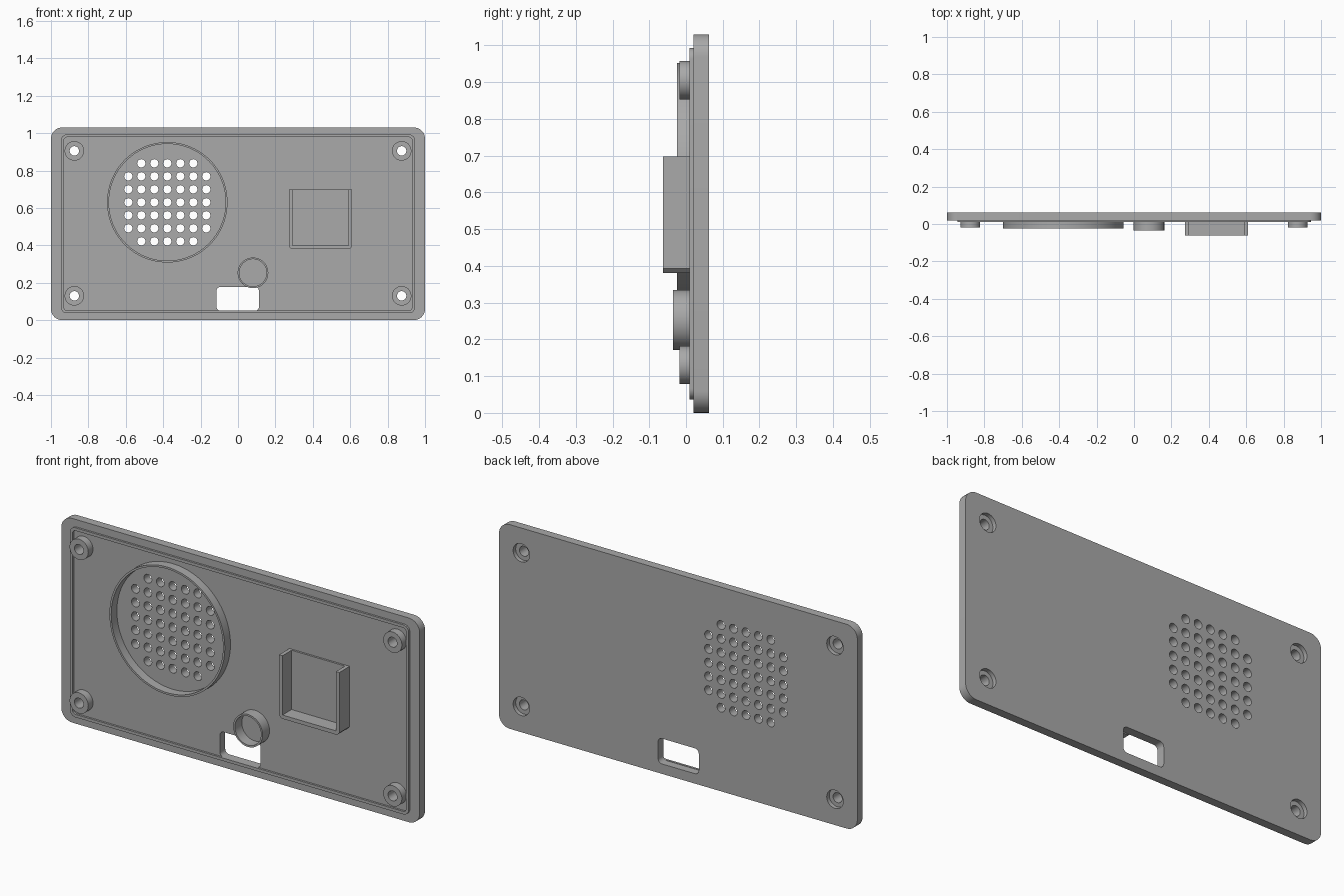
import bpy, bmesh
from math import sin, cos, pi
from mathutils import Matrix

cube = bpy.data.objects.get("Cube")
if cube:
    bpy.data.objects.remove(cube, do_unlink=True)

grey = bpy.data.materials.new("plain grey")
grey.use_nodes = True
GREY = (0.4, 0.4, 0.4, 1)
grey.diffuse_color = GREY
grey.node_tree.nodes["Principled BSDF"].inputs["Base Color"].default_value = GREY


def circle(x, z, r, n=48):
    return [(x + r * cos(2 * pi * i / n), z + r * sin(2 * pi * i / n)) for i in range(n)]


def rounded(x0, x1, z0, z1, r, n=8):
    corners = [(x1 - r, z1 - r), (x0 + r, z1 - r), (x0 + r, z0 + r), (x1 - r, z0 + r)]
    return [(cx + r * cos(pi / 2 * (q + i / n)), cz + r * sin(pi / 2 * (q + i / n)))
            for q, (cx, cz) in enumerate(corners) for i in range(n + 1)]


def slab(name, outlines, y0, y1):
    """Fill the outlines (inner ones become holes) and extrude from y0 to y1."""
    curve = bpy.data.curves.new(name, 'CURVE')
    curve.dimensions = '2D'
    curve.fill_mode = 'BOTH'
    curve.extrude = (y1 - y0) / 2
    for pts in outlines:
        spline = curve.splines.new('POLY')
        spline.points.add(len(pts) - 1)
        for p, (x, z) in zip(spline.points, pts):
            p.co = (x, z, 0, 1)
        spline.use_cyclic_u = True
    temp = bpy.data.objects.new(name + " outline", curve)
    bpy.context.collection.objects.link(temp)
    mesh = bpy.data.meshes.new_from_object(temp.evaluated_get(bpy.context.evaluated_depsgraph_get()))
    bpy.data.objects.remove(temp, do_unlink=True)
    bpy.data.curves.remove(curve)

    mesh.transform(Matrix.Translation((0, (y0 + y1) / 2, 0)) @ Matrix.Rotation(pi / 2, 4, 'X'))
    bm = bmesh.new()
    bm.from_mesh(mesh)
    bmesh.ops.remove_doubles(bm, verts=bm.verts, dist=0.0001)
    bmesh.ops.recalc_face_normals(bm, faces=bm.faces)
    bm.to_mesh(mesh)
    bm.free()
    mesh.name = name
    mesh.materials.clear()
    mesh.materials.append(grey)
    obj = bpy.data.objects.new(name, mesh)
    bpy.context.collection.objects.link(obj)
    bpy.ops.object.select_all(action='DESELECT')
    obj.select_set(True)
    bpy.context.view_layer.objects.active = obj
    bpy.ops.object.shade_smooth_by_angle(angle=pi / 6)
    return obj


FRONT, BACK = 0.02, 0.0625      # plate faces
SX, SZ = -0.378, 0.63           # speaker centre
screws = [(x, z) for x in (-0.875, 0.875) for z in (0.13, 0.905)]

# Plate with screw recesses, speaker grille and connector window
grille = [circle(SX + 0.0695 * i, SZ + 0.0695 * j, 0.022, 20)
          for i in range(-3, 4) for j in range(-3, 4)
          if not (abs(i) == 3 and abs(j) == 3)]
window = rounded(-0.115, 0.112, 0.05, 0.178, 0.022)
slab("face_plate", [rounded(-1, 1, 0, 1.03, 0.06), window]
     + [circle(x, z, 0.046) for x, z in screws] + grille, FRONT, BACK)

# Locating lip around the inside
slab("locating_lip", [rounded(-0.945, 0.945, 0.037, 0.993, 0.03),
                      rounded(-0.93, 0.93, 0.052, 0.978, 0.016)], 0.01, FRONT + 0.001)

# Screw bosses, whose inner ends form the floors of the recesses
for n, (x, z) in enumerate(screws):
    slab(f"screw_boss_{n + 1}", [circle(x, z, 0.052), circle(x, z, 0.025)], -0.018, 0.042)

# Round retaining walls
slab("speaker_ring", [circle(SX, SZ, 0.322, 96), circle(SX, SZ, 0.312, 96)], -0.025, FRONT + 0.001)
slab("button_ring", [circle(0.08, 0.253, 0.082), circle(0.08, 0.253, 0.073)], -0.035, FRONT + 0.001)

# Open-topped holder with a thin raised floor
L, R, B, T = 0.273, 0.609, 0.38, 0.698
W, C = 0.019, 0.013
slab("holder_wall", [[(L, T), (L, B + C), (L + C, B), (R - C, B), (R, B + C), (R, T),
                      (R - W, T), (R - W, B + W), (L + W, B + W), (L + W, T)]], -0.0625, FRONT + 0.001)
slab("holder_floor", [[(L + W, T), (L + W, B + W), (R - W, B + W), (R - W, T)]], 0.01, FRONT + 0.001)
